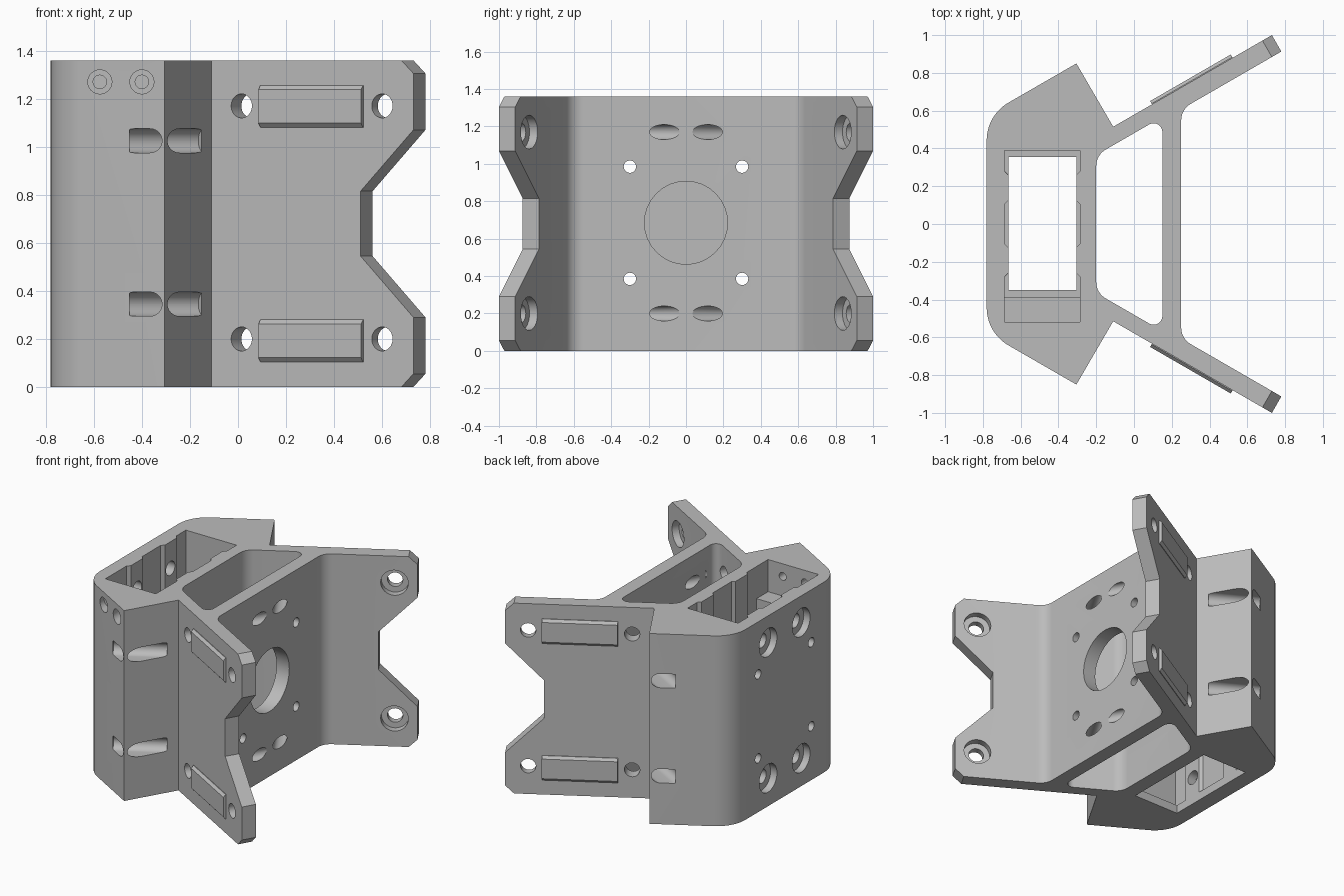
import bpy, bmesh, math
from mathutils import Vector, Matrix

if "Cube" in bpy.data.objects:
    bpy.data.objects.remove(bpy.data.objects["Cube"])

H = 1.36                       # bracket height
MID = H / 2 + 0.005            # centre of the hole pattern
C, S = math.cos(math.pi / 6), 0.5
ROOT = Vector((-0.11, 0.515))  # where the arm leaves the block

grey = bpy.data.materials.new("machined grey")
grey.use_nodes = True
grey.diffuse_color = (0.5, 0.5, 0.5, 1)
grey.node_tree.nodes["Principled BSDF"].inputs["Base Color"].default_value = (0.5, 0.5, 0.5, 1)


def rounded(points):
    """Outline from (x, y, fillet radius) corners."""
    out, n = [], len(points)
    for i, (x, y, r) in enumerate(points):
        p = Vector((x, y))
        if not r:
            out.append(p)
            continue
        a = (Vector(points[i - 1][:2]) - p).normalized()
        b = (Vector(points[(i + 1) % n][:2]) - p).normalized()
        half = a.angle(b) / 2
        centre = p + (a + b).normalized() * r / math.sin(half)
        start = p + a * r / math.tan(half) - centre
        end = p + b * r / math.tan(half) - centre
        sweep = math.pi - 2 * half
        for k in range(11):
            t = k / 10
            out.append(centre + (start * math.sin((1 - t) * sweep)
                                 + end * math.sin(t * sweep)) / math.sin(sweep))
    return out


def mirrored(half):
    """Close a half outline across the x axis."""
    return half + [(p[0], -p[1], *p[2:]) for p in reversed(half)]


def prism(name, outline, low, high, frame=Matrix()):
    bm = bmesh.new()
    base = bm.faces.new([bm.verts.new((p[0], p[1], low)) for p in outline])
    ext = bmesh.ops.extrude_face_region(bm, geom=[base])
    bmesh.ops.translate(bm, vec=(0, 0, high - low),
                        verts=[v for v in ext["geom"] if isinstance(v, bmesh.types.BMVert)])
    bmesh.ops.transform(bm, matrix=frame, verts=bm.verts)
    bmesh.ops.recalc_face_normals(bm, faces=bm.faces)
    mesh = bpy.data.meshes.new(name)
    bm.to_mesh(mesh)
    bm.free()
    mesh.materials.append(grey)
    ob = bpy.data.objects.new(name, mesh)
    bpy.context.collection.objects.link(ob)
    return ob


def frame_of(origin, u, v, w):
    m = Matrix((u, v, w)).transposed().to_4x4()
    m.translation = origin
    return m


def cut(cutter):
    bpy.context.view_layer.objects.active = body
    mod = body.modifiers.new("cut", "BOOLEAN")
    mod.operation, mod.solver, mod.object = "DIFFERENCE", "EXACT", cutter
    bpy.ops.object.modifier_apply(modifier=mod.name)
    bpy.data.objects.remove(cutter)


def drill(point, axis, radius, low, high):
    """Round hole along axis, from low to high measured from point."""
    w = Vector(axis).normalized()
    u = w.cross(Vector((0, 0, 1)))
    ring = [(radius * math.cos(math.tau * k / 32), radius * math.sin(math.tau * k / 32))
            for k in range(32)]
    cut(prism("drill", ring, low, high, frame_of(point, u, Vector((0, 0, 1)), w)))


# Main extruded body: block, two splayed arms and cross plate
body = prism("bracket_body", rounded(mirrored([
    (0.25, 0.607, 0.1), (0.78, 0.913, 0), (0.73, 1.0, 0),
    (*ROOT, 0), (-0.305, 0.85, 0), (-0.78, 0.576, 0.23)])), 0, H)

# Open channel between block and cross plate
cut(prism("channel", rounded(mirrored([(0.15, 0.567, 0.046), (-0.2, 0.365, 0.1)])), -1, 2))

# Ribbed pocket with a bottom lip and a shallow step at the front
XC = -0.485
side = [(0.39, 0.2), (0.28, 0.2), (0.26, 0.18), (0.125, 0.18), (0.105, 0.2)]
side += [(-y, w) for y, w in reversed(side)]
cut(prism("pocket", [(XC + w, y) for y, w in side]
          + [(XC - w, y) for y, w in reversed(side)], 0.06, 2))


def rect(x0, x1, y0, y1):
    return [(x0, y0), (x1, y0), (x1, y1), (x0, y1)]


cut(prism("pocket_floor", rect(XC - 0.18, XC + 0.18, -0.35, 0.355), -1, 0.3))
cut(prism("pocket_step", rect(XC - 0.2, XC + 0.2, -0.52, -0.3), 1.13, 2))

# Cross plate bore
drill((0.25, 0, MID), (1, 0, 0), 0.222, -0.2, 0.2)

Z = Vector((0, 0, 1))
for side_y in (1, -1):
    along = Vector((C, side_y * S, 0))
    out = Vector((-S, side_y * C, 0))
    root = Vector((ROOT.x, side_y * ROOT.y, 0))
    arm = frame_of(root, along, Z, out)

    # Chamfered arm tip with the central notch
    lower = [(0.912, 0), (0.97, 0.055), (0.97, 0.29), (0.716, 0.545)]
    edge = [(0.86, -0.05)] + lower + [(s, H - z) for s, z in reversed(lower)] + [(0.86, H + 0.05)]
    edge[0], edge[-1] = (0.86, -0.05), (0.86, H + 0.05)
    cut(prism("tip_cutter", edge + [(1.3, H + 0.05), (1.3, -0.05)], -0.3, 0.2, arm))

    for up in (1, -1):
        z = MID + up * 0.485
        # Arm screw holes, the outer one counterbored from inside
        for s in (0.144, 0.82):
            drill(root + along * s + Z * z, out, 0.05, -0.2, 0.1)
        drill(root + along * 0.82 + Z * z, out, 0.09, -0.2, -0.05)
        # Slanted access holes in the cross plate
        drill((0.25, side_y * 0.115, z), out, 0.04, -0.1, 0.3)
        # Counterbored holes in the block's outer wall
        drill((-0.78, side_y * 0.187, z), (1, 0, 0), 0.1, -0.1, 0.05)
        drill((-0.78, side_y * 0.187, z), (1, 0, 0), 0.05, -0.1, 0.2)
        # Pilot holes straight through
        drill((0, side_y * 0.3, MID + up * 0.3), (1, 0, 0), 0.033, -1, 1)
        # Slots in the block's slanted face
        face = Vector((C, -side_y * S, 0))
        run = Vector((S, side_y * C, 0))
        slot = rounded([(-0.084, -0.05, 0.0499), (0.084, -0.05, 0.0499),
                        (0.084, 0.05, 0.0499), (-0.084, 0.05, 0.0499)])
        centre = Vector((-0.21, side_y * 0.685, MID + up * 0.34))
        cut(prism("slot", slot, -0.25, 0.1, frame_of(centre, run, Z, face)))

        # Raised pads with chamfered long edges
        zc = MID - 0.005 + up * 0.488
        pad_section = [(zc - 0.088, -0.01), (zc - 0.088, 0.004), (zc - 0.07, 0.02),
                       (zc + 0.07, 0.02), (zc + 0.088, 0.004), (zc + 0.088, -0.01)]
        prism(("back" if side_y > 0 else "front") + ("_upper" if up > 0 else "_lower") + "_pad",
              pad_section, 0.237, 0.73, frame_of(root, Z, out, along))

# Small counterbored holes from the front into the pocket
for x in (-0.575, -0.4):
    drill((x, 0, 1.27), (0, 1, 0), 0.05, -1, -0.62)
    drill((x, 0, 1.27), (0, 1, 0), 0.028, -1, -0.45)

# Smooth fillets and bores, crisp edges
bpy.ops.object.select_all(action="DESELECT")
body.select_set(True)
bpy.context.view_layer.objects.active = body
bpy.ops.object.shade_smooth_by_angle(angle=math.radians(25))
